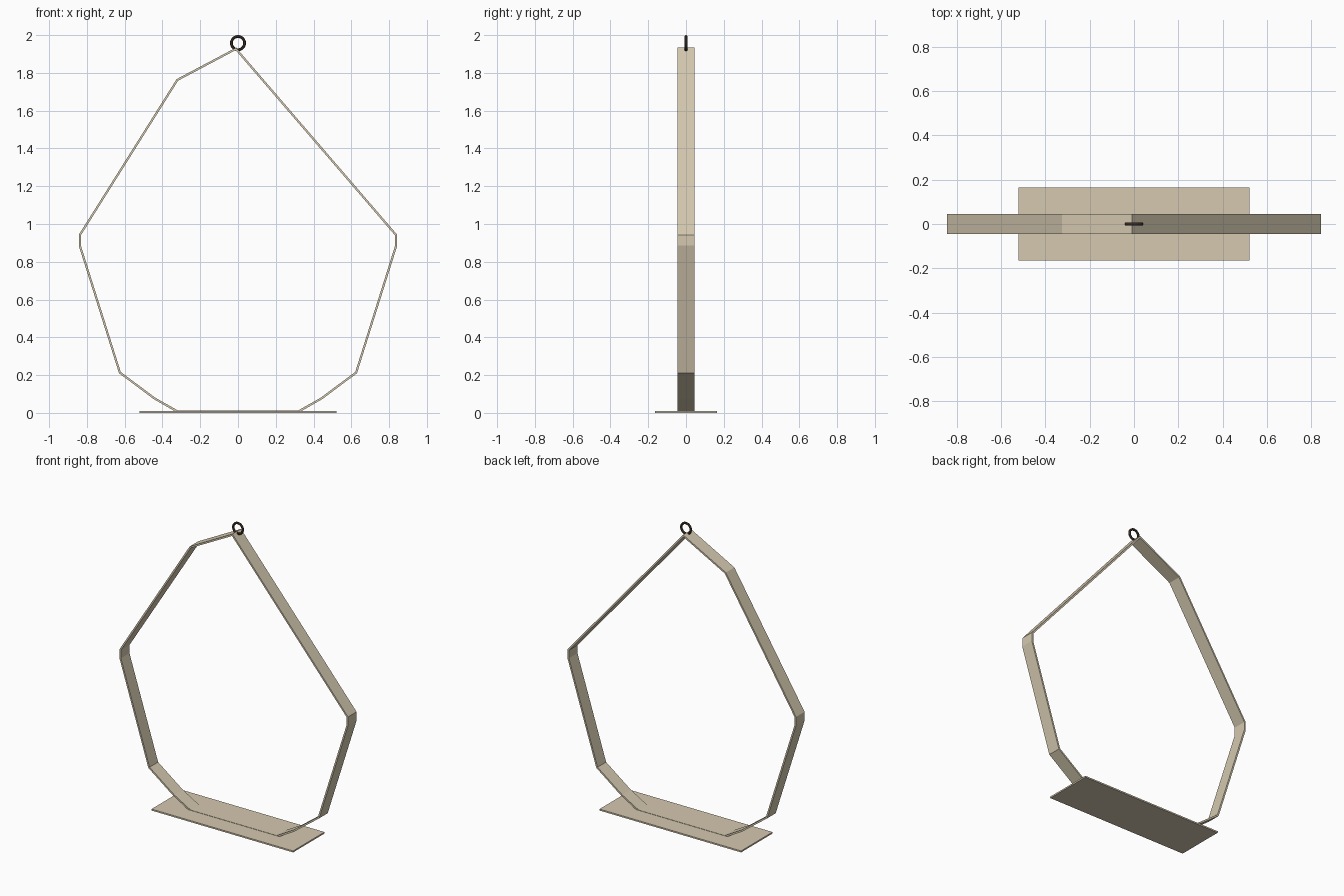
import bpy, bmesh, math
from mathutils import Vector

if "Cube" in bpy.data.objects:
    bpy.data.objects.remove(bpy.data.objects["Cube"])


def material(name, rgb):
    m = bpy.data.materials.new(name)
    m.diffuse_color = (*rgb, 1)
    m.use_nodes = True
    m.node_tree.nodes["Principled BSDF"].inputs["Base Color"].default_value = m.diffuse_color
    return m


wood = material("pale wood", (0.66, 0.58, 0.43))
metal = material("dark bronze", (0.035, 0.024, 0.016))


def add_object(name, bm, mat):
    bmesh.ops.recalc_face_normals(bm, faces=bm.faces)
    me = bpy.data.meshes.new(name)
    bm.to_mesh(me)
    bm.free()
    me.materials.append(mat)
    ob = bpy.data.objects.new(name, me)
    bpy.context.collection.objects.link(ob)
    return ob


def inset(points, t):
    """Mitred inner outline of a counter-clockwise polygon."""
    out = []
    for i, p in enumerate(points):
        a = (p - points[i - 1]).normalized()
        b = (points[(i + 1) % len(points)] - p).normalized()
        na, nb = Vector((-a.y, a.x)), Vector((-b.y, b.x))
        out.append(p + (na + nb) * t / (1 + na.dot(nb)))
    return out


# Hanging frame: faceted band, right side mirrored up to the shoulders
side = [(0.32, 0.001), (0.445, 0.072), (0.63, 0.21), (0.843, 0.885), (0.843, 0.943)]
outer = [Vector(p) for p in side]
outer += [Vector((-0.01, 1.934)), Vector((-0.325, 1.767))]
outer += [Vector((-x, z)) for x, z in reversed(side)]
inner = inset(outer, 0.011)
half = 0.045
bm = bmesh.new()
rings = []
for pts, y in ((outer, -half), (outer, half), (inner, half), (inner, -half)):
    rings.append([bm.verts.new((p.x, y, p.y)) for p in pts])
n = len(outer)
for k in range(4):
    r, s = rings[k], rings[(k + 1) % 4]
    for i in range(n):
        j = (i + 1) % n
        bm.faces.new((r[i], r[j], s[j], s[i]))
add_object("hanging_frame", bm, wood)

# Flat base shelf
bm = bmesh.new()
bmesh.ops.create_cube(bm, size=1)
for v in bm.verts:
    v.co = (v.co.x * 1.044, v.co.y * 0.33, v.co.z * 0.01 + 0.005)
add_object("base_shelf", bm, wood)

# Hanging ring at the apex
bpy.ops.mesh.primitive_torus_add(major_segments=32, minor_segments=12,
                                 major_radius=0.035, minor_radius=0.0075,
                                 location=(0, 0, 1.9575), rotation=(math.pi / 2, 0, 0))
ring = bpy.context.object
ring.name = "hanging_ring"
ring.data.materials.append(metal)
bpy.ops.object.shade_smooth_by_angle()
